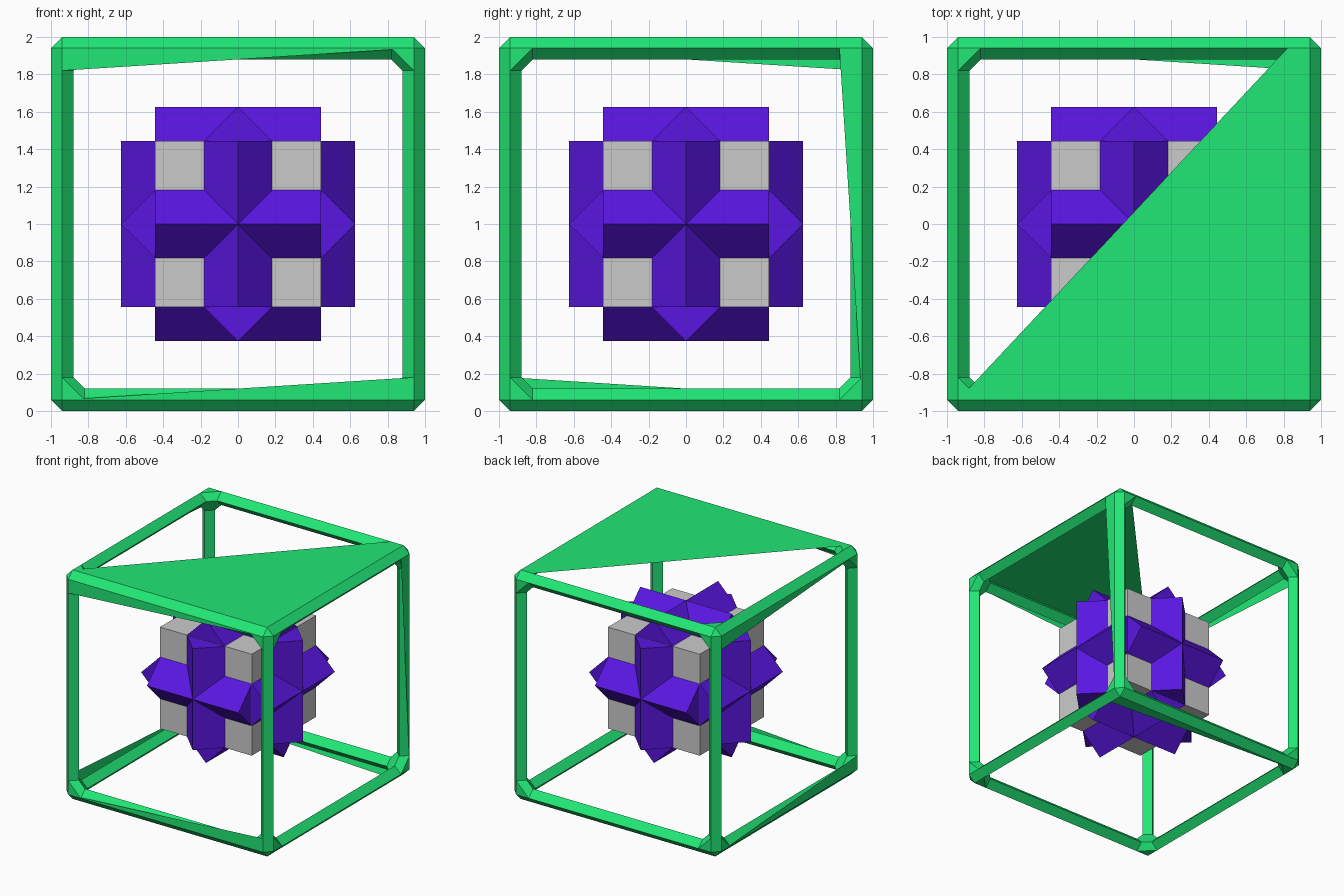
import bpy, bmesh, math
from mathutils import Vector, Matrix
from itertools import product

if "Cube" in bpy.data.objects:
    bpy.data.objects.remove(bpy.data.objects["Cube"])

MID = Vector((0, 0, 1))
C, R, E = 0.94, 0.06, 0.82      # bar centre line, bar radius, bar end


def material(name, rgb):
    m = bpy.data.materials.new(name)
    m.diffuse_color = (*rgb, 1)
    m.use_nodes = True
    m.node_tree.nodes["Principled BSDF"].inputs["Base Color"].default_value = m.diffuse_color
    return m


green = material("green", (0.015, 0.8, 0.18))
purple = material("purple", (0.10, 0.008, 0.75))


def add_object(name, bm, mat=None):
    me = bpy.data.meshes.new(name)
    bm.to_mesh(me)
    bm.free()
    ob = bpy.data.objects.new(name, me)
    ob.location = MID
    bpy.context.collection.objects.link(ob)
    if mat:
        me.materials.append(mat)
    return ob


def cube(name, half, axis=None, mat=None):
    bm = bmesh.new()
    rot = Matrix.Rotation(math.pi / 4, 4, axis) if axis else Matrix()
    bmesh.ops.create_cube(bm, size=2 * half, matrix=rot)
    return add_object(name, bm, mat)


# Core: one straight cube and three turned 45 degrees about each axis
cube("core_cube", 0.4432)
for ax in "XYZ":
    cube("turned_cube_" + ax.lower(), 0.4425, ax, purple)


# Frame: diamond-section bars joined by faceted corner knots
def ring(axis, t, s1, s2):
    pts = []
    for d1, d2 in ((R, 0), (0, R), (-R, 0), (0, -R)):
        p = Vector((0, 0, 0))
        p[axis] = t
        p[(axis + 1) % 3] = s1 * C + d1
        p[(axis + 2) % 3] = s2 * C + d2
        pts.append(p)
    return pts


bm = bmesh.new()
for axis in range(3):
    for s1, s2 in product((-1, 1), repeat=2):
        a = [bm.verts.new(p) for p in ring(axis, -E, s1, s2)]
        b = [bm.verts.new(p) for p in ring(axis, E, s1, s2)]
        for i in range(4):
            j = (i + 1) % 4
            bm.faces.new((a[i], a[j], b[j], b[i]))

for s in product((-1, 1), repeat=3):
    pts = []
    for axis in range(3):
        pts += ring(axis, s[axis] * E, s[(axis + 1) % 3], s[(axis + 2) % 3])
        tip = Vector(s) * C
        tip[axis] = s[axis] * (C + R)
        pts.append(tip)
    bmesh.ops.convex_hull(bm, input=[bm.verts.new(p) for p in pts])

# open the knots where the bars enter
inner = [f for f in bm.faces if any(
    all(abs(abs(v.co[k]) - E) < 1e-4 for v in f.verts) and len({v.co[k] > 0 for v in f.verts}) == 1
    and abs(f.calc_center_median()[(k + 1) % 3]) > 0.85
    and abs(f.calc_center_median()[(k + 2) % 3]) > 0.85 for k in range(3))]
bmesh.ops.delete(bm, geom=inner, context="FACES_ONLY")
bmesh.ops.remove_doubles(bm, verts=bm.verts[:], dist=1e-4)
bmesh.ops.recalc_face_normals(bm, faces=bm.faces[:])
add_object("frame", bm, green)

# Flat webs lying in the sides of the frame: axis, side, in-plane outline
webs = [
    (2, 1, [(-C, -C), (C, -C), (C, C), (E, C)]),
    (2, -1, [(-C, C), (C, C), (C, E)]),
    (1, -1, [(-C, C), (-C, E), (C, C)]),
    (1, -1, [(-C, -C), (C, -C), (C, -E)]),
    (0, 1, [(E, C), (C, C), (C, -C)]),
    (0, -1, [(-C, C), (C, C), (C, E)]),
    (0, -1, [(-C, -E), (-C, -C), (C, -C)]),
]
bm = bmesh.new()
for axis, side, outline in webs:
    verts = []
    for u, v in outline:
        p = [u, v]
        p.insert(axis, side * (C + R))
        verts.append(bm.verts.new(p))
    f = bm.faces.new(verts)
    f.normal_update()
    if f.normal[axis] * side < 0:
        f.normal_flip()
add_object("frame_webs", bm, green)
